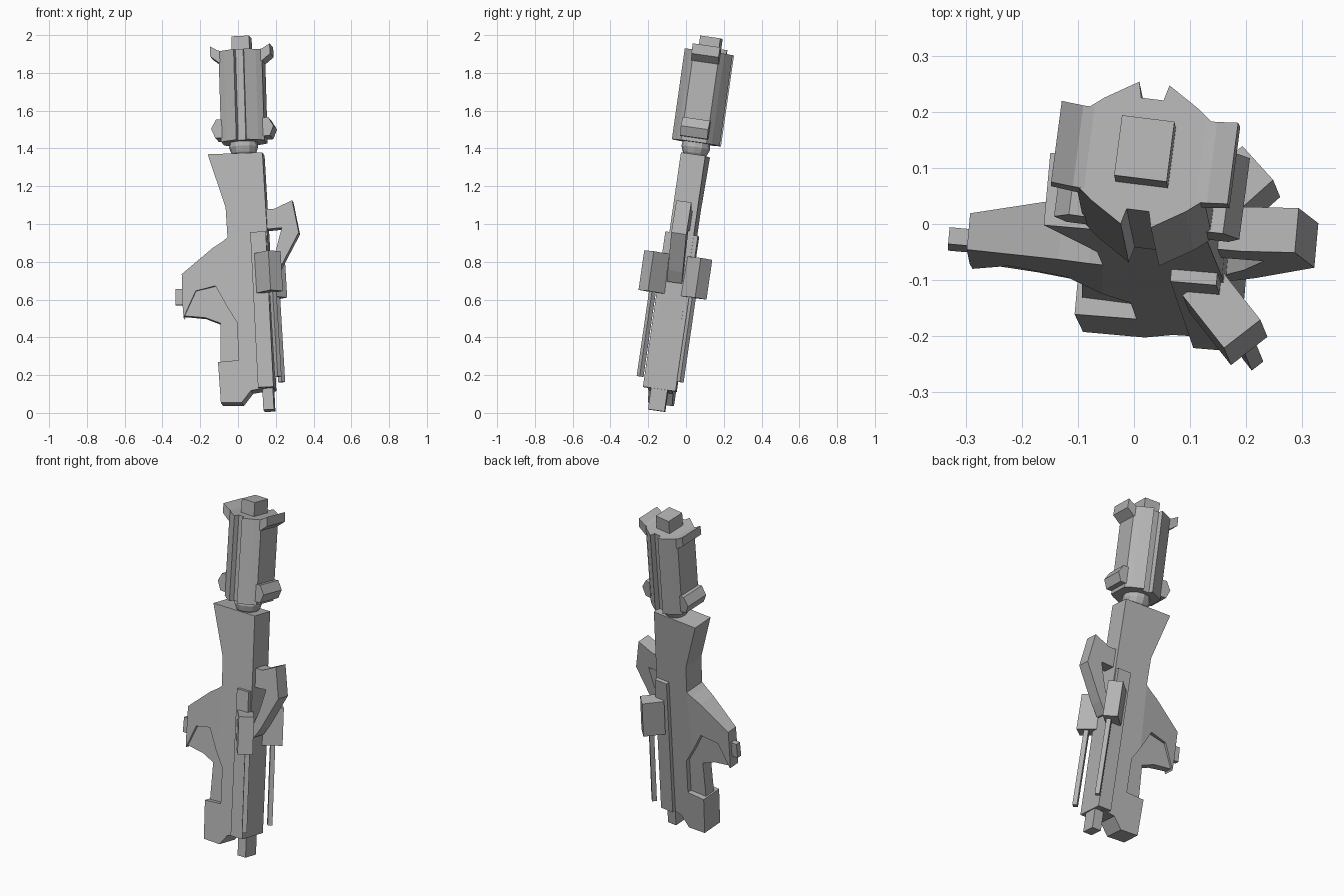
import bpy, bmesh, math

cube = bpy.data.objects.get("Cube")
if cube:
    bpy.data.objects.remove(cube, do_unlink=True)

grey = bpy.data.materials.new("plain_grey")
grey.use_nodes = True
COLOUR = (0.45, 0.45, 0.45, 1)
grey.diffuse_color = COLOUR
grey.node_tree.nodes["Principled BSDF"].inputs["Base Color"].default_value = COLOUR

YAW = 0.09  # slight turn of the whole weapon
LEAN = 0.14  # backward lean


def place(x, t, z, twist=0.0):
    """Point on the leaning middle plane, moved t along the thickness."""
    return (x + (YAW + twist) * t, LEAN * z - 0.142 - YAW * x + 0.99 * t, z - LEAN * t)


def loft(name, rings):
    """Closed solid through matching rings of points."""
    bm = bmesh.new()
    rows = [[bm.verts.new(p) for p in ring] for ring in rings]
    n = len(rows[0])
    bm.faces.new(rows[0])
    bm.faces.new(rows[-1])
    for a, b in zip(rows, rows[1:]):
        for i in range(n):
            j = (i + 1) % n
            bm.faces.new((a[i], a[j], b[j], b[i]))
    bmesh.ops.recalc_face_normals(bm, faces=bm.faces)
    mesh = bpy.data.meshes.new(name)
    bm.to_mesh(mesh)
    bm.free()
    mesh.materials.append(grey)
    obj = bpy.data.objects.new(name, mesh)
    bpy.context.collection.objects.link(obj)
    return obj


def slab(name, outline, thick):
    """Front outline (x, z) given a half thickness, or a rule for it by x."""
    half = thick if callable(thick) else (lambda x: thick)
    return loft(name, [[place(x, s * half(x), z) for x, z in outline] for s in (-1, 1)])


def column(name, section, levels, cx, t=0.0, drift=0.05, twist=0.0):
    """Cross-section (u, v) run along the long axis; levels are (z, scale)."""
    mid = (levels[0][0] + levels[-1][0]) / 2
    rings = []
    for z, k in levels:
        c = cx - drift * (z - mid)
        rings.append([place(c + k * u, t + k * v - twist * k * u, z + 0.045 * k * u, twist)
                      for u, v in section])
    return loft(name, rings)


def rect(a, b, angle=0.0):
    c, s = math.cos(angle), math.sin(angle)
    return [(c * u - s * v, s * u + c * v)
            for u, v in ((-a, -b), (a, -b), (a, b), (-a, b))]


# Main shaft with lower foot
slab("main_body", [(-.155, 1.36), (.135, 1.37), (.163, .9), (.19, .13), (.075, .11),
                   (.025, .045), (-.085, .045), (-.1, .26), (.01, .27), (0, .47),
                   (-.05, .55), (-.05, .92), (-.06, 1.08)], 0.065)

# Tapering side fin, its thin inset web and the end stub
slab("side_fin", [(-.05, .92), (-.075, .9), (-.13, .865), (-.295, .73), (-.29, .56),
                  (-.285, .5), (-.22, .64), (-.115, .665), (-.05, .55)],
     lambda x: 0.032 + (x + 0.3) * 0.132)
slab("inset_grip", [(-.28, .51), (-.17, .5), (-.09, .47), (-.09, .25), (.03, .25),
                    (.03, .5), (-.1, .69), (-.21, .66)], lambda x: 0.024 + (x + 0.28) * 0.05)
slab("fin_stub", [(-.33, .655), (-.28, .655), (-.28, .57), (-.33, .57)], 0.015)

# Bent carrying handle
slab("handle", [(.13, 1.075), (.195, 1.075), (.29, 1.12), (.325, .95), (.22, .75),
                (.18, .69), (.14, .69), (.2, .84), (.235, .975), (.13, .965)], 0.04)

# Long barrel rail and muzzle tip
column("barrel", rect(.041, .087), [(.125, 1), (.947, 1)], .134)
column("muzzle_tip", rect(.028, .044), [(.012, 1), (.14, 1)], .163)

# Angled side blocks with slim rods, one pair on each face
for side, label in ((-1, "front"), (1, "back")):
    turn = side * math.radians(47)
    column(label + "_block", rect(.06, .041, turn), [(.625, 1), (.835, 1)],
           .172, side * .11, .06)
    column(label + "_rod", rect(.013, .013, turn), [(.178, 1), (.64, 1)],
           .208, side * .107, .06)

# Round neck under the head
ring = [(math.cos(i * math.pi / 6), math.sin(i * math.pi / 6)) for i in range(12)]
column("neck", ring, [(1.355, .05), (1.375, .066), (1.405, .077), (1.45, .07)], .03)

# Head: slotted section, mirrored side to side and front to back
HX, HTWIST = 0.027, 0.04
quarter = [(.02, .1), (.027, .128), (.085, .092), (.115, .068)]
half = quarter + [(u, -v) for u, v in reversed(quarter)]
section = half + [(-u, -v) for u, v in half]
column("head", section, [(1.43, 1), (1.91, 1)], HX, 0, .03, HTWIST)
column("head_cap", rect(.047, .054), [(1.88, 1), (1.988, 1)], .02, 0, .03, HTWIST)

# Flared lugs at both ends of the head
LUGS = {"upper": [(.1, 1.91), (.12, 1.915), (.158, 1.938), (.16, 1.885), (.115, 1.85), (.1, 1.85)],
        "lower": [(.09, 1.545), (.138, 1.55), (.166, 1.502), (.145, 1.452), (.09, 1.45)]}
for label, prof in LUGS.items():
    for s, hand in ((-1, "right"), (1, "left")):
        rings = []
        for v in (-.073, .073):
            rings.append([place(HX - .03 * (z - 1.67) + s * u, v - HTWIST * s * u,
                                z + .045 * s * u, HTWIST) for u, z in prof])
        loft(f"{label}_{hand}_lug", rings)
